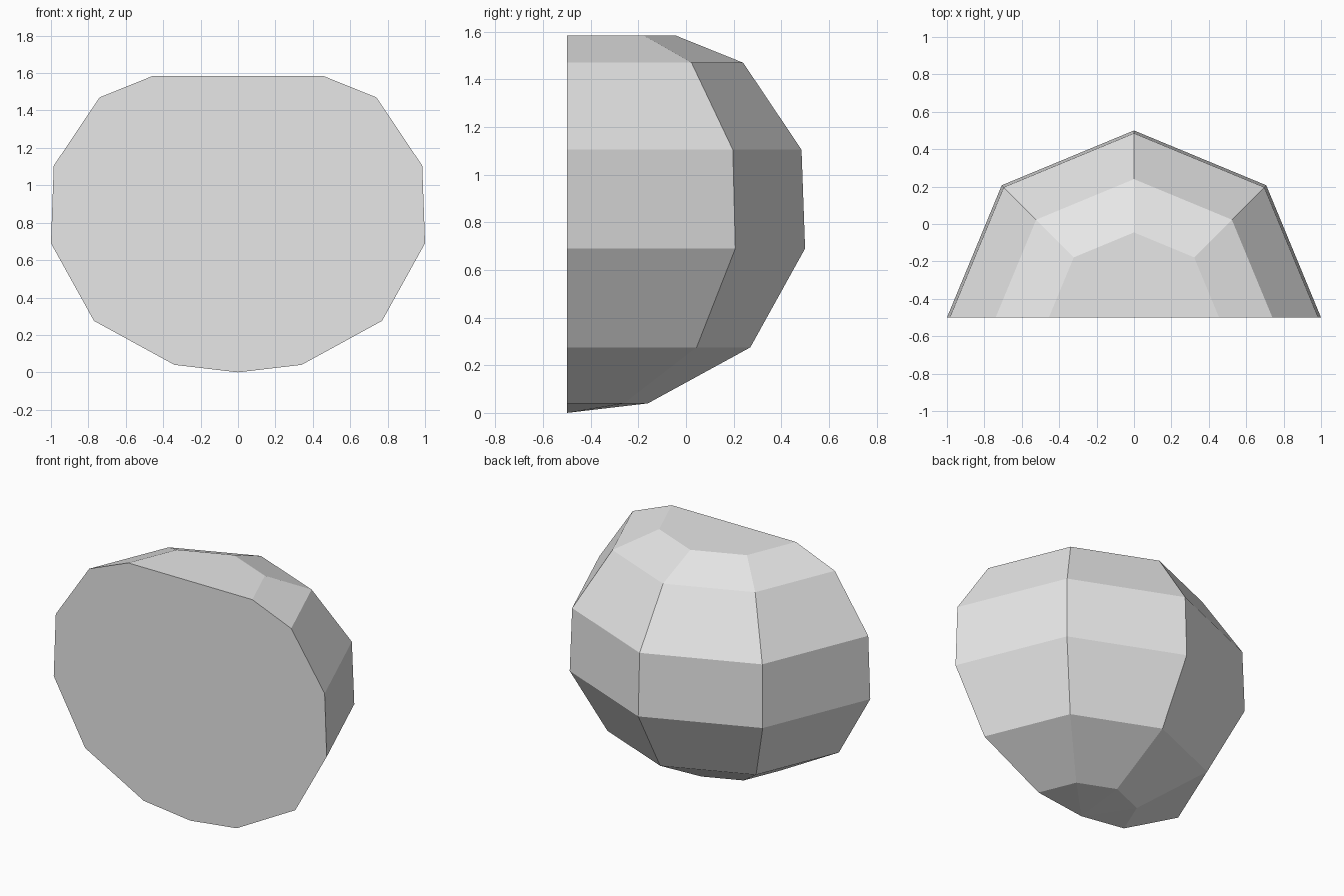
import bpy, bmesh
from math import pi
from mathutils import Matrix

cube = bpy.data.objects.get("Cube")
if cube:
    bpy.data.objects.remove(cube, do_unlink=True)

# Plain grey material
grey = bpy.data.materials.new("light grey")
grey.use_nodes = True
colour = (0.8, 0.8, 0.8, 1)
grey.diffuse_color = colour
grey.node_tree.nodes["Principled BSDF"].inputs["Base Color"].default_value = colour

# Radius and height of each ring, from the bottom tip to the flat top
profile = [(0, 0), (0.34, 0.04), (0.77, 0.275), (1, 0.69),
           (0.985, 1.105), (0.74, 1.47), (0.455, 1.585), (0, 1.585)]

# Half-round faceted shell: the profile turned through half a circle
bm = bmesh.new()
verts = [bm.verts.new((r, -0.5, z)) for r, z in profile]
edges = [bm.edges.new(pair) for pair in zip(verts, verts[1:])]
bmesh.ops.spin(bm, geom=verts + edges, cent=(0, -0.5, 0), axis=(0, 0, 1),
               angle=pi, steps=4)
bmesh.ops.remove_doubles(bm, verts=bm.verts, dist=0.001)

# Flat front closing the cut side
rim = [e for e in bm.edges if e.is_boundary]
bmesh.ops.holes_fill(bm, edges=rim, sides=0)

# Flat top merged into one face
top = [f for f in bm.faces if f.calc_center_median().z > 1.58]
bmesh.ops.dissolve_faces(bm, faces=top)
bmesh.ops.recalc_face_normals(bm, faces=bm.faces)

mesh = bpy.data.meshes.new("half_round_body")
bm.to_mesh(mesh)
bm.free()
mesh.materials.append(grey)
body = bpy.data.objects.new("half_round_body", mesh)
bpy.context.collection.objects.link(body)
